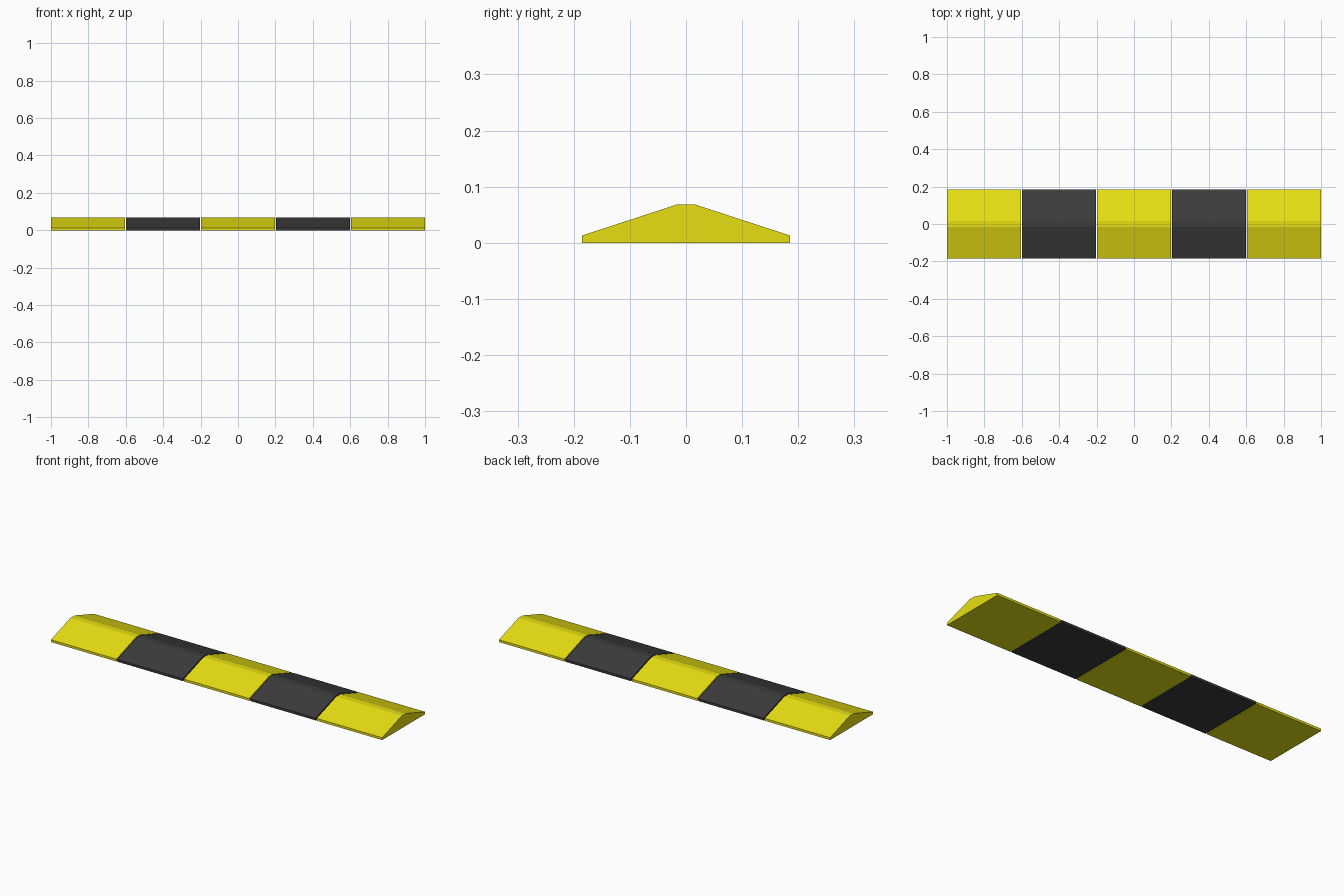
import bpy

if "Cube" in bpy.data.objects:
    bpy.data.objects.remove(bpy.data.objects["Cube"])


def material(name, rgb):
    m = bpy.data.materials.new(name)
    m.diffuse_color = (*rgb, 1.0)
    m.use_nodes = True
    m.node_tree.nodes["Principled BSDF"].inputs["Base Color"].default_value = m.diffuse_color
    return m


yellow = material("safety yellow", (0.80, 0.74, 0.006))
black = material("rubber black", (0.045, 0.045, 0.045))

# Half cross-section (y, z), mirrored to a closed low ramp profile
half = [(0.185, 0.0), (0.185, 0.013), (0.017, 0.068)]
profile = half + [(-y, z) for y, z in reversed(half)]

COUNT = 5
GAP = 0.006
LENGTH = (2.0 - GAP * (COUNT - 1)) / COUNT


def ramp_segment(name, x0, x1, mat):
    """Extrude the ramp profile along x into a capped solid."""
    n = len(profile)
    verts = [(x, y, z) for x in (x0, x1) for y, z in profile]
    faces = [tuple(reversed(range(n))), tuple(range(n, 2 * n))]
    faces += [(i, (i + 1) % n, (i + 1) % n + n, i + n) for i in range(n)]
    mesh = bpy.data.meshes.new(name)
    mesh.from_pydata(verts, [], faces)
    mesh.materials.append(mat)
    mesh.update()
    obj = bpy.data.objects.new(name, mesh)
    bpy.context.collection.objects.link(obj)
    return obj


# Alternating segments with narrow joints between them
for k in range(COUNT):
    start = -1.0 + k * (LENGTH + GAP)
    mat = yellow if k % 2 == 0 else black
    label = "yellow" if k % 2 == 0 else "black"
    ramp_segment(f"{label}_bump_segment_{k + 1}", start, start + LENGTH, mat)
